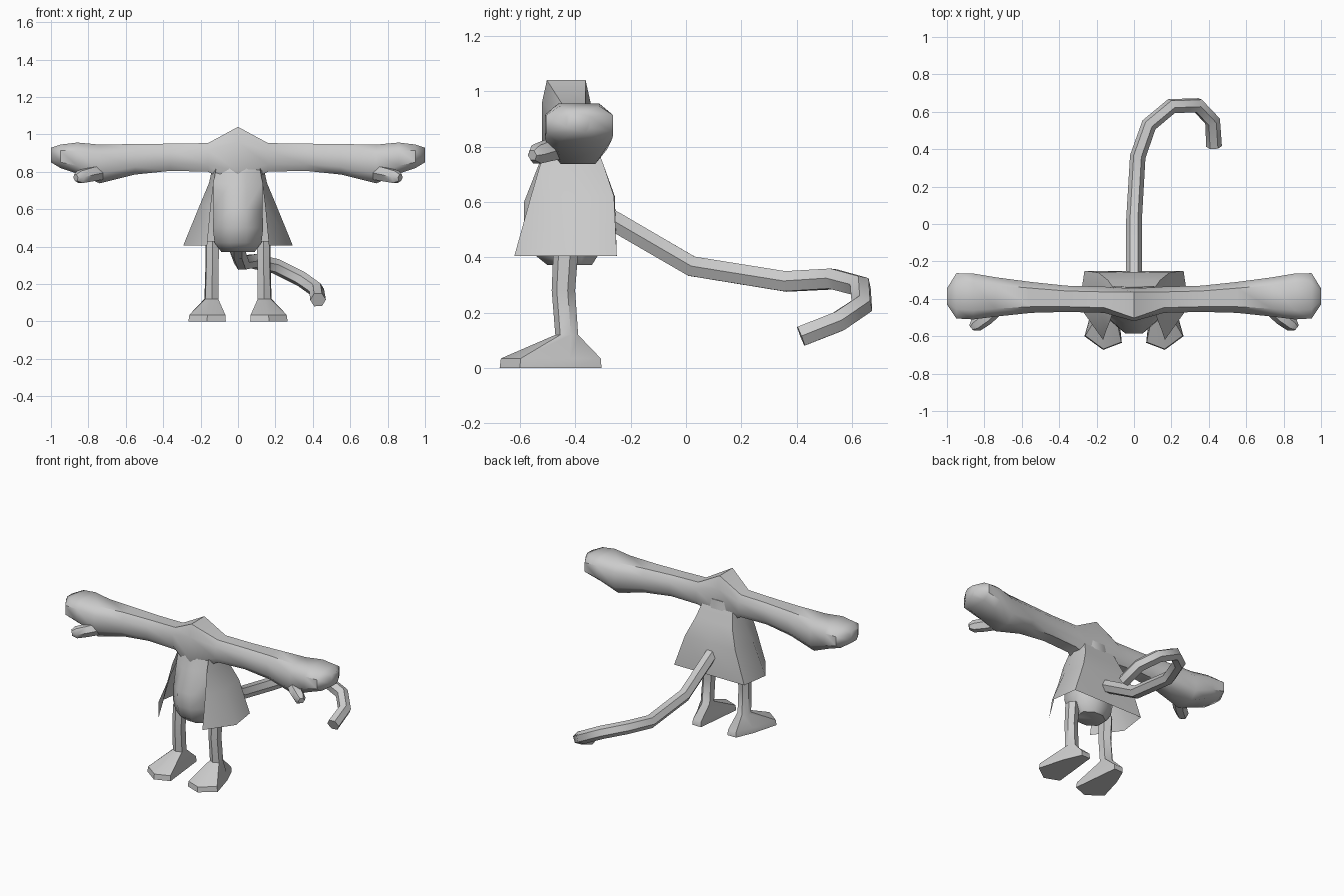
import bpy, bmesh
from math import radians, cos, sin
from mathutils import Vector

if "Cube" in bpy.data.objects:
    bpy.data.objects.remove(bpy.data.objects["Cube"])


def finish(obj, angle):
    bpy.ops.object.select_all(action='DESELECT')
    obj.select_set(True)
    bpy.context.view_layer.objects.active = obj
    bpy.ops.object.shade_smooth_by_angle(angle=radians(angle))


def loft(name, rings, closed=True, cap=True, angle=50):
    """Skin a list of equal-length point rings."""
    bm = bmesh.new()
    vs = [[bm.verts.new(p) for p in r] for r in rings]
    n = len(vs[0])
    for a, b in zip(vs, vs[1:]):
        for i in range(n if closed else n - 1):
            j = (i + 1) % n
            bm.faces.new((a[i], a[j], b[j], b[i]))
    if cap:
        bm.faces.new(vs[0][::-1])
        bm.faces.new(vs[-1])
    bmesh.ops.recalc_face_normals(bm, faces=bm.faces)
    me = bpy.data.meshes.new(name)
    bm.to_mesh(me)
    bm.free()
    obj = bpy.data.objects.new(name, me)
    bpy.context.collection.objects.link(obj)
    finish(obj, angle)
    return obj


def octagon(u0, u1, v0, v1, k=0.6):
    """Eight-sided section filling the given bounds."""
    cu, cv, ru, rv = (u0 + u1) / 2, (v0 + v1) / 2, (u1 - u0) / 2, (v1 - v0) / 2
    pts = [(1, -.5), (1, .5), (k, 1), (-k, 1), (-1, .5), (-1, -.5), (-k, -1), (k, -1)]
    return [(cu + a * ru, cv + b * rv) for a, b in pts]


# Arms and shoulders: x, y range, z range, mirrored through a ridged neck
half = [
    (0.16, -.475, -.335, .80, .953),
    (0.36, -.47, -.33, .805, .95),
    (0.55, -.475, -.31, .785, .948),
    (0.74, -.495, -.285, .738, .945),
    (0.86, -.51, -.265, .79, .956),
    (0.95, -.505, -.263, .82, .945),
    (1.00, -.43, -.345, .85, .928),
]
stations = [(-s[0],) + s[1:] for s in reversed(half)] + [(0, -.52, -.345, .72, 1.04)] + half
loft("arms_and_shoulders", [[(s[0], y, z) for y, z in octagon(*s[1:], k=.8 if s[0] == 0 else .6)]
                            for s in stations])

# Torso: z, y range, half width
torso = [
    (.372, -.50, -.34, .09), (.42, -.56, -.31, .125), (.50, -.585, -.29, .135),
    (.60, -.585, -.28, .13), (.74, -.53, -.32, .13), (.88, -.49, -.34, .125),
]
loft("torso", [[(x, y, z) for x, y in octagon(-h, h, y0, y1, .35)] for z, y0, y1, h in torso])

# Open-fronted flared coat
coat = [
    (.83, [(.115, -.48), (.135, -.41), (.115, -.335), (0, -.335)]),
    (.74, [(.13, -.525), (.155, -.41), (.14, -.30), (0, -.30)]),
    (.62, [(.145, -.56), (.205, -.43), (.19, -.26), (0, -.257)]),
    (.405, [(.165, -.62), (.293, -.44), (.265, -.25), (0, -.25)]),
]
loft("coat", [[(x, y, z) for x, y in p] + [(-x, y, z) for x, y in p[-2::-1]] for z, p in coat],
     closed=False, cap=False)

# Legs with feet, and thumbs, one per side
foot = [(.065, -.635), (.165, -.673), (.265, -.60), (.215, -.42), (.165, -.305), (.10, -.305)]
turns = [-145, -90, -35, 20, 75, 145]
leg = [(.12, .14, -.43, .042, .042), (.28, .137, -.442, .04, .043), (.43, .135, -.433, .042, .046)]
thumb = [((.72, -.43, .80), .045), ((.79, -.50, .785), .042),
         ((.845, -.54, .772), .038), ((.868, -.555, .768), .02)]
for side, s in (("left", 1), ("right", -1)):
    rings = [[(s * x, y, 0) for x, y in foot],
             [(s * (.14 + (x - .14) * .96), y * .98 - .009, .035) for x, y in foot]]
    for z, cx, cy, rx, ry in leg:
        rings.append([(s * (cx + rx * cos(radians(t))), cy + ry * sin(radians(t)), z) for t in turns])
    loft(side + "_leg", rings)

    axis = Vector((.15, -.12, -.03)).normalized()
    u = axis.cross(Vector((0, 0, 1))).normalized()
    v = axis.cross(u)
    rings = []
    for c, r in thumb:
        pts = [Vector(c) + r * (u * cos(radians(a)) + v * sin(radians(a))) for a in range(0, 360, 60)]
        rings.append([(s * p.x, p.y, p.z) for p in pts])
    loft(side + "_thumb", rings)

# Curling tail
path = [(0, -.34, .575), (0, -.25, .525), (0, .02, .368), (.02, .36, .313), (.08, .53, .322),
        (.20, .63, .295), (.34, .635, .225), (.42, .55, .168), (.428, .415, .115)]
cu = bpy.data.curves.new("tail", 'CURVE')
cu.dimensions = '3D'
cu.bevel_depth = .042
cu.bevel_resolution = 1
cu.use_fill_caps = True
sp = cu.splines.new('POLY')
sp.points.add(len(path) - 1)
for p, co in zip(sp.points, path):
    p.co = (*co, 1)
tail = bpy.data.objects.new("tail", cu)
bpy.context.collection.objects.link(tail)
bpy.ops.object.select_all(action='DESELECT')
tail.select_set(True)
bpy.context.view_layer.objects.active = tail
bpy.ops.object.convert(target='MESH')
finish(bpy.context.view_layer.objects.active, 50)
